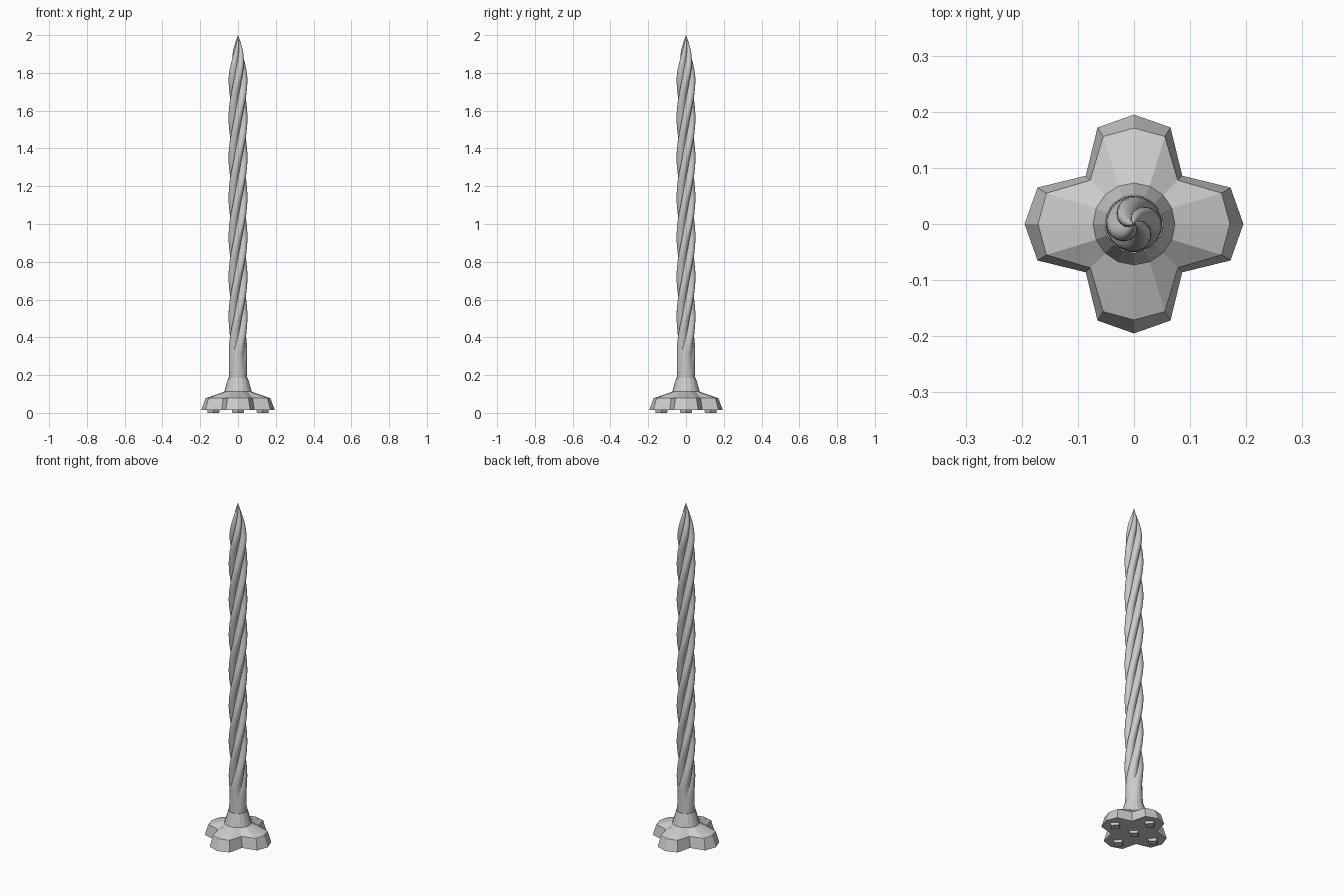
import bpy, bmesh, math
from math import pi, cos, sin

if "Cube" in bpy.data.objects:
    bpy.data.objects.remove(bpy.data.objects["Cube"])

LOBES = 4
PITCH = 0.84     # height of one full turn


def make(name, bm):
    bmesh.ops.recalc_face_normals(bm, faces=bm.faces)
    me = bpy.data.meshes.new(name)
    bm.to_mesh(me)
    bm.free()
    ob = bpy.data.objects.new(name, me)
    bpy.context.collection.objects.link(ob)
    return ob


def loft(name, rings):
    bm = bmesh.new()
    vs = [[bm.verts.new(p) for p in r] for r in rings]
    n = len(vs[0])
    for a, b in zip(vs, vs[1:]):
        for i in range(n):
            j = (i + 1) % n
            bm.faces.new((a[i], a[j], b[j], b[i]))
    bm.faces.new(vs[0][::-1])
    bm.faces.new(vs[-1])
    return make(name, bm)


def smooth(ob, deg):
    bpy.context.view_layer.objects.active = ob
    ob.select_set(True)
    bpy.ops.object.shade_smooth_by_angle(angle=math.radians(deg))
    ob.select_set(False)


# twisted horn shaft: round lobes with sharp grooves, tapering at the tip
def shaft_ring(z):
    depth = min(1, max(0, (z - 0.2) / 0.3))
    turn = 2 * pi * max(0, z - 0.3) / PITCH
    R = 0.05
    if z < 0.4:
        R = 0.046 + 0.004 * (z - 0.1) / 0.3
    if z > 1.75:
        t = (z - 1.75) / 0.25
        R *= max(0.02, 1 - t ** 2)
    pts = []
    for i in range(48):
        a = 2 * pi * i / 48
        lobe = abs(cos(LOBES * a / 2))
        r = R * (1 - depth * 0.42 * (1 - lobe))
        pts.append((r * cos(a + turn), r * sin(a + turn), z))
    return pts


smooth(loft("twisted_shaft", [shaft_ring(0.1 + 1.9 * k / 120) for k in range(121)]), 40)


# four-petal base
def petal_ring(tip, side, notch, z):
    pts = []
    for q in range(4):
        c, s = cos(q * pi / 2), sin(q * pi / 2)
        for x, y in ((tip, 0), side, (notch, notch), (side[0], -side[1])):
            if (x, y) == (side[0], -side[1]):
                x, y = side[1], side[0]
            pts.append((c * x - s * y, s * x + c * y, z))
    return pts


def round_ring(r, z):
    return [(r * cos(i * pi / 8), r * sin(i * pi / 8), z) for i in range(16)]


loft("petal_base", [
    petal_ring(0.195, (0.172, 0.065), 0.086, 0.015),
    petal_ring(0.171, (0.156, 0.055), 0.078, 0.078),
    round_ring(0.073, 0.112),
    round_ring(0.052, 0.185),
])

# diamond pads underneath
for i, (x, y) in enumerate([(0, 0), (0.13, 0), (-0.13, 0), (0, 0.13), (0, -0.13)]):
    loft(f"foot_pad_{i}", [[(x + r * cos(k * pi / 2), y + r * sin(k * pi / 2), z) for k in range(4)]
                           for r, z in ((0.03, 0), (0.034, 0.02))])
